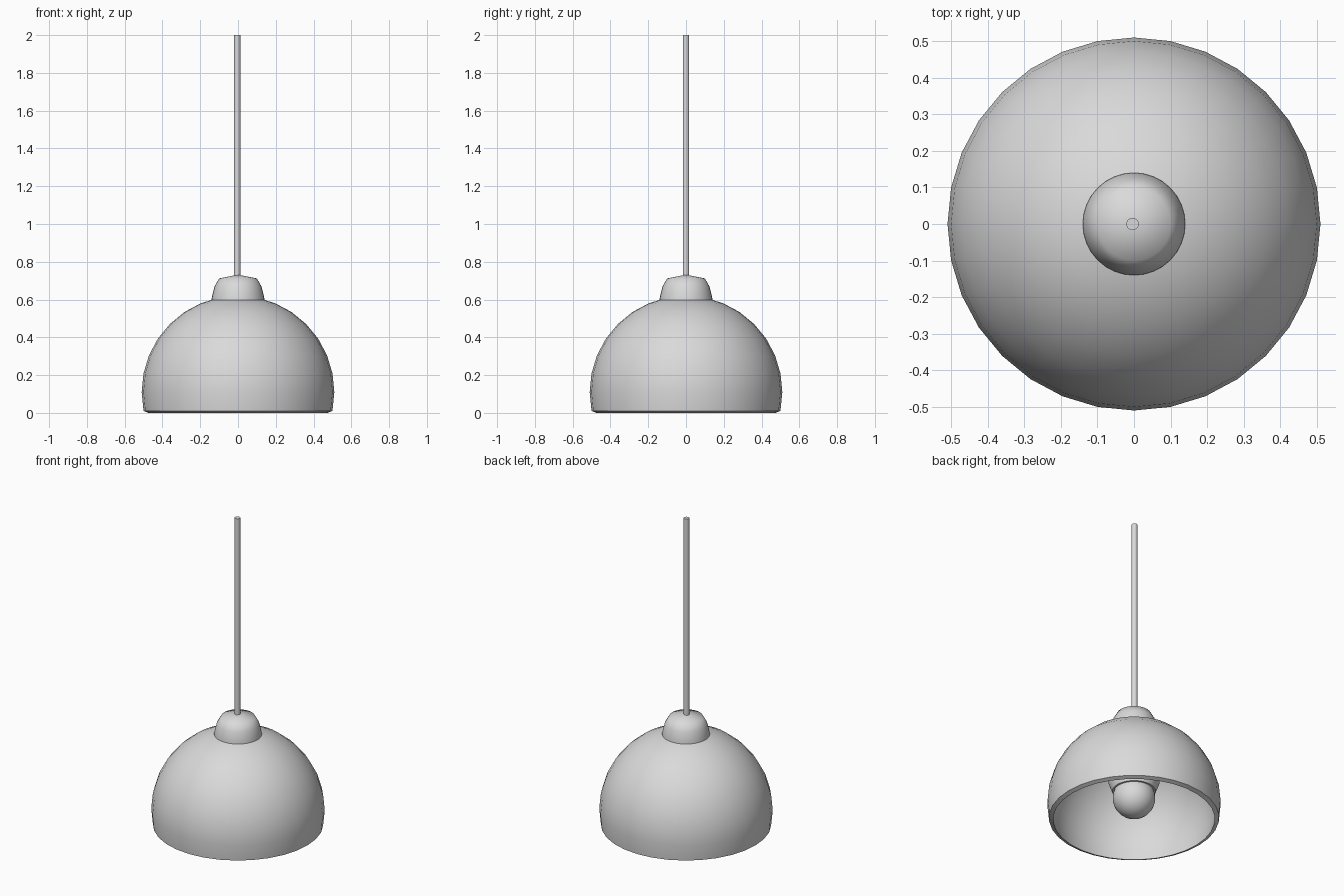
import bpy
import bmesh
import math

cube = bpy.data.objects.get("Cube")
if cube:
    bpy.data.objects.remove(cube, do_unlink=True)

GREY = (0.7, 0.7, 0.7, 1.0)
mat = bpy.data.materials.new("light grey")
mat.use_nodes = True
mat.diffuse_color = GREY
mat.node_tree.nodes["Principled BSDF"].inputs["Base Color"].default_value = GREY


def lathe(name, profile, segments=32, x=0.0, sharp=40):
    """Revolve a list of (radius, height) points around the vertical axis."""
    bm = bmesh.new()
    verts = [bm.verts.new((r, 0, z)) for r, z in profile]
    edges = [bm.edges.new(pair) for pair in zip(verts, verts[1:])]
    bmesh.ops.spin(bm, geom=verts + edges, cent=(0, 0, 0), axis=(0, 0, 1),
                   angle=math.tau, steps=segments, use_merge=True)
    bmesh.ops.remove_doubles(bm, verts=bm.verts, dist=0.0005)
    bmesh.ops.recalc_face_normals(bm, faces=bm.faces)
    mesh = bpy.data.meshes.new(name)
    bm.to_mesh(mesh)
    bm.free()
    mesh.materials.append(mat)
    obj = bpy.data.objects.new(name, mesh)
    bpy.context.collection.objects.link(obj)
    obj.location.x = x
    bpy.ops.object.select_all(action="DESELECT")
    obj.select_set(True)
    bpy.context.view_layer.objects.active = obj
    bpy.ops.object.shade_smooth_by_angle(angle=math.radians(sharp))
    return obj


def arc(radius, centre, start, end, steps):
    """Points on a circle, from one elevation to another in degrees."""
    angles = [math.radians(start + (end - start) * i / steps) for i in range(steps + 1)]
    return [(radius * math.cos(a), centre + radius * math.sin(a)) for a in angles]


# Domed shade with a thin wall and a slightly slanted rim
CENTRE = 0.11
outer = arc(0.51, CENTRE, 90, -11.25, 9)
inner = arc(0.488, CENTRE, -13, 90, 9)
lathe("shade", outer + inner, sharp=35)

# Cap on top of the shade
lathe("cap", [(0.0, 0.59), (0.14, 0.59), (0.14, 0.605), (0.125, 0.668),
              (0.1, 0.712), (0.0, 0.732)], sharp=50)

# Lamp holder inside the shade
lathe("lamp_holder", [(0.0, 0.6), (0.14, 0.6), (0.15, 0.42), (0.15, 0.25),
                      (0.128, 0.19), (0.0, 0.19)])

# Round bulb
lathe("bulb", arc(0.125, 0.145, 90, -90, 16))

# Hanging rod
lathe("rod", [(0.0, 0.7), (0.017, 0.7), (0.017, 2.0), (0.0, 2.0)], segments=16, x=-0.004)
